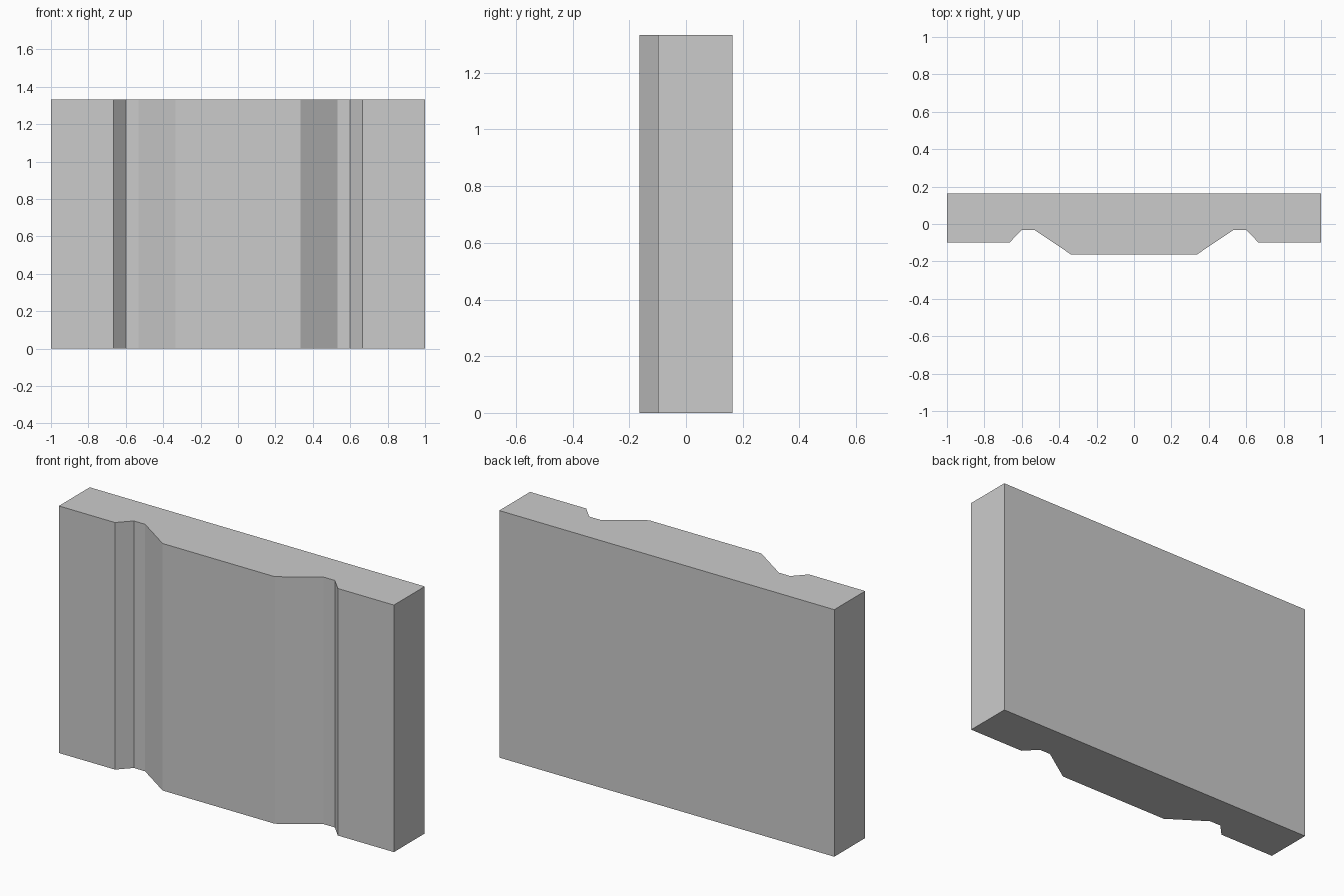
import bpy, bmesh

if "Cube" in bpy.data.objects:
    bpy.data.objects.remove(bpy.data.objects["Cube"])

HEIGHT = 1.333

# Right half of the plan outline, from the back corner round to the front
half = [(1.0, 0.164), (1.0, -0.099), (0.665, -0.099),
        (0.6, -0.031), (0.533, -0.031), (0.335, -0.164)]

# Mirror to the full outline
outline = half + [(-x, y) for x, y in reversed(half)]

# Extrude the outline upwards into the wall panel
bm = bmesh.new()
base = bm.faces.new([bm.verts.new((x, y, 0)) for x, y in outline])
result = bmesh.ops.extrude_face_region(bm, geom=[base], use_keep_orig=True)
top = [v for v in result["geom"] if isinstance(v, bmesh.types.BMVert)]
bmesh.ops.translate(bm, verts=top, vec=(0, 0, HEIGHT))
bmesh.ops.recalc_face_normals(bm, faces=bm.faces)

mesh = bpy.data.meshes.new("wall_panel")
bm.to_mesh(mesh)
bm.free()
panel = bpy.data.objects.new("wall_panel", mesh)
bpy.context.collection.objects.link(panel)
